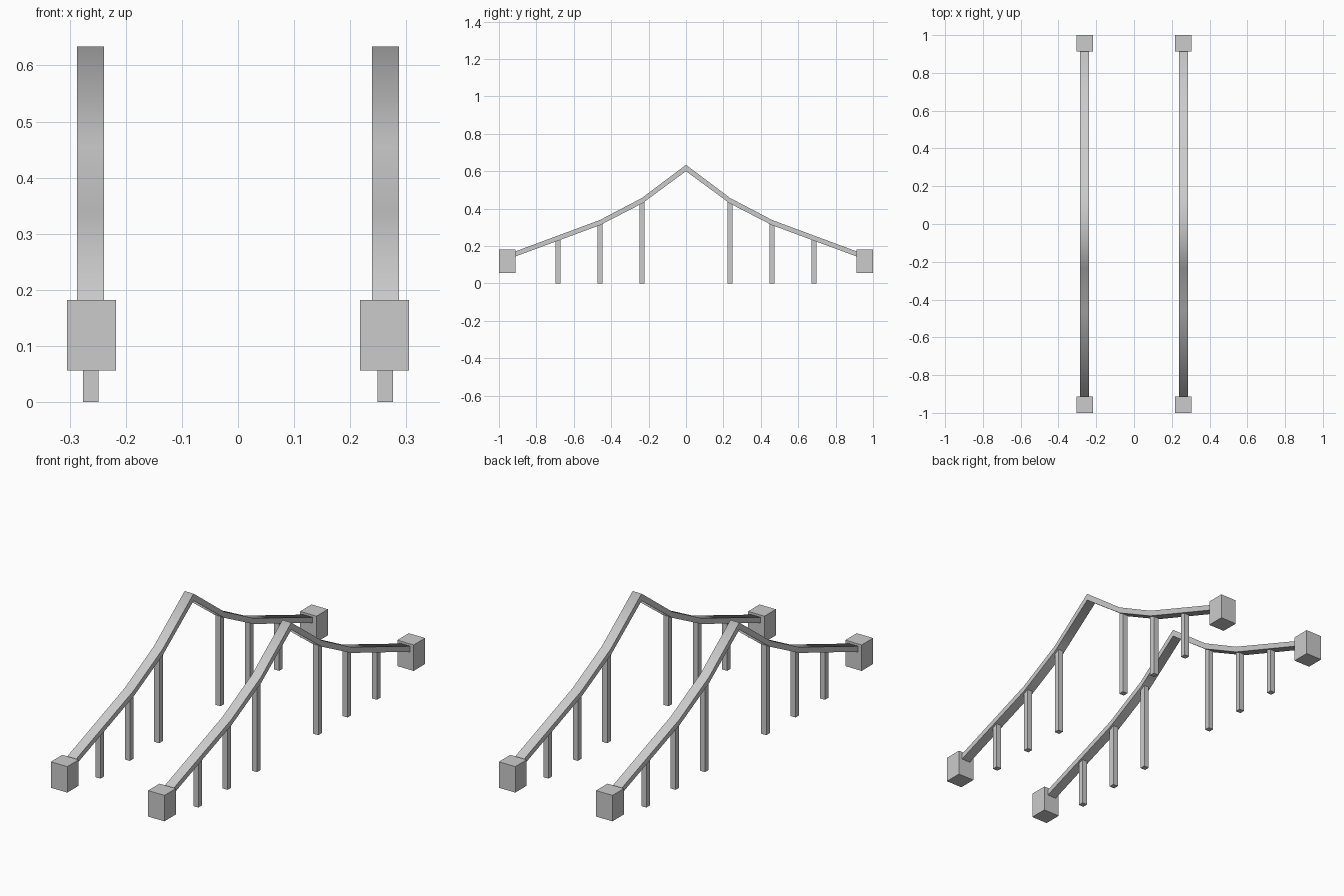
import bpy
import bmesh
from math import radians

cube = bpy.data.objects.get("Cube")
if cube:
    bpy.data.objects.remove(cube, do_unlink=True)

grey = bpy.data.materials.new("plain grey")
grey.use_nodes = True
colour = (0.6, 0.6, 0.6, 1)
grey.diffuse_color = colour
grey.node_tree.nodes["Principled BSDF"].inputs["Base Color"].default_value = colour

RAIL_X = 0.2625
RAIL_WIDTH = 0.048
# Upper edge of one half rail (y, z) with its vertical depth, apex to end
HALF = [(0, 0.634, 0.034), (0.235, 0.457, 0.03),
        (0.46, 0.339, 0.028), (0.95, 0.157, 0.027)]
POSTS = [(0.235, 0.436), (0.46, 0.318), (0.685, 0.235)]


def box(name, centre, size):
    bpy.ops.mesh.primitive_cube_add(size=1, location=centre)
    ob = bpy.context.object
    ob.name = name
    ob.scale = size
    bpy.ops.object.transform_apply(location=False, rotation=False, scale=True)
    ob.data.materials.append(grey)


def rail(name, x):
    """Sweep a rectangular section along the mirrored sagging path."""
    path = [(-y, z, d) for y, z, d in reversed(HALF)] + HALF[1:]
    bm = bmesh.new()
    rings = []
    for y, z, d in path:
        l, r = x - RAIL_WIDTH / 2, x + RAIL_WIDTH / 2
        corners = [(l, y, z), (r, y, z), (r, y, z - d), (l, y, z - d)]
        rings.append([bm.verts.new(c) for c in corners])
    for a, b in zip(rings, rings[1:]):
        for i in range(4):
            j = (i + 1) % 4
            bm.faces.new((a[i], a[j], b[j], b[i]))
    bm.faces.new(rings[0])
    bm.faces.new(rings[-1])
    bmesh.ops.recalc_face_normals(bm, faces=bm.faces[:])
    mesh = bpy.data.meshes.new(name)
    bm.to_mesh(mesh)
    bm.free()
    mesh.materials.append(grey)
    ob = bpy.data.objects.new(name, mesh)
    bpy.context.collection.objects.link(ob)
    # Blend shading along the bends, keep the long edges sharp
    bpy.ops.object.select_all(action="DESELECT")
    ob.select_set(True)
    bpy.context.view_layer.objects.active = ob
    bpy.ops.object.shade_smooth_by_angle(angle=radians(80))


for side, sx in (("left", 1), ("right", -1)):
    rail(f"{side}_rail", sx * RAIL_X)
    for end, sy in (("front", -1), ("back", 1)):
        # End block
        box(f"{side}_{end}_block", (sx * 0.261, sy * 0.956, 0.119),
            (0.088, 0.088, 0.126))
        # Supporting posts
        for n, (y, top) in enumerate(POSTS, 1):
            box(f"{side}_{end}_post_{n}", (sx * RAIL_X, sy * y, top / 2),
                (0.027, 0.027, top))
